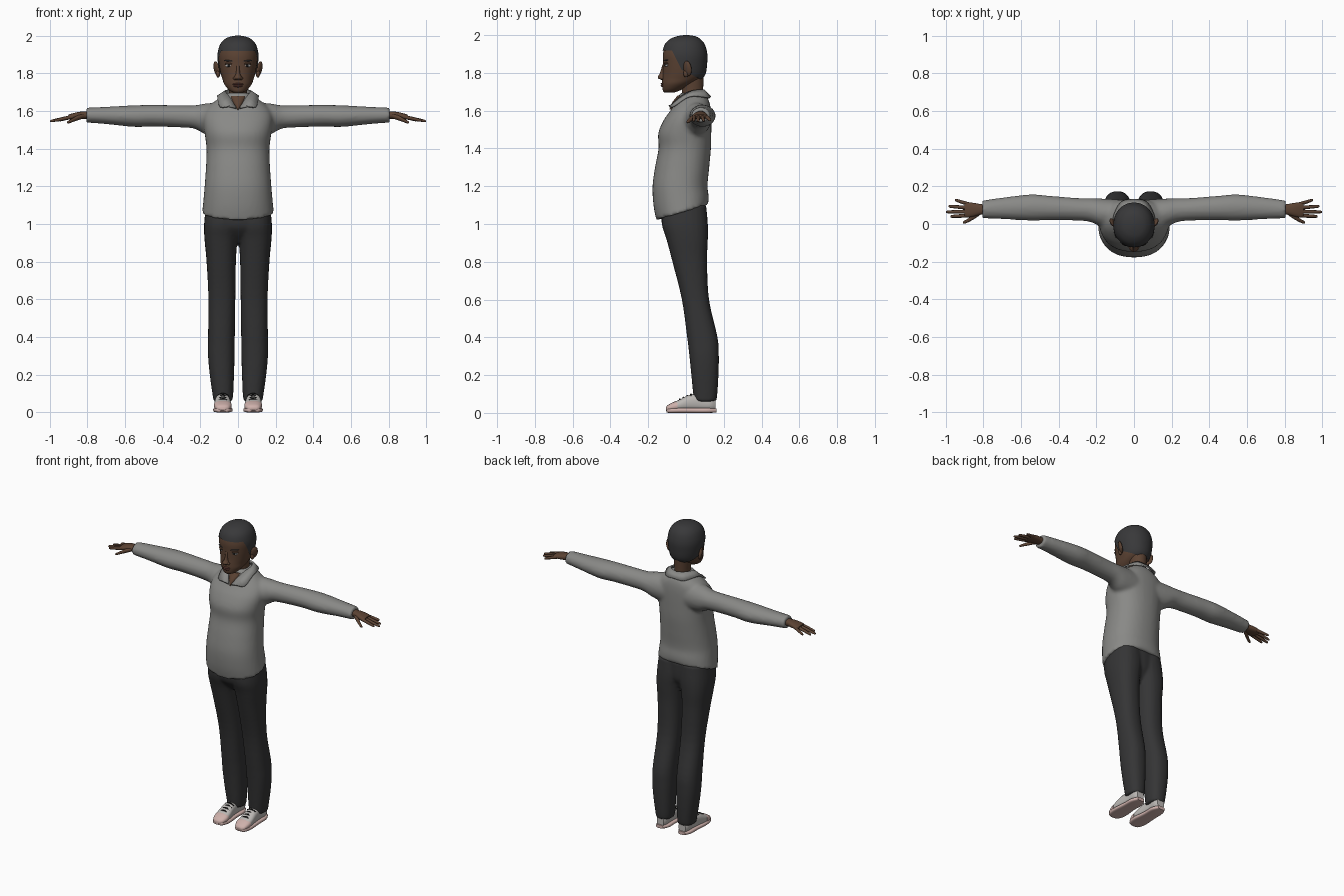
import bpy, bmesh, math
from mathutils import Vector, Matrix

cube = bpy.data.objects.get("Cube")
if cube:
    bpy.data.objects.remove(cube)


def material(name, *rgb):
    m = bpy.data.materials.new(name)
    m.use_nodes = True
    m.diffuse_color = (*rgb, 1)
    m.node_tree.nodes["Principled BSDF"].inputs["Base Color"].default_value = (*rgb, 1)
    return m


SHIRT = material("shirt grey", .25, .25, .24)
TROUSER = material("charcoal cloth", .035, .035, .036)
SKIN = material("brown skin", .105, .055, .033)
HAIR = material("hair", .04, .04, .042)
SHOE = material("shoe canvas", .5, .48, .46)
SOLE = material("pale pink rubber", .62, .44, .41)
BLACK = material("black", .01, .01, .01)
WHITE = material("eye white", .5, .5, .5)
LIP = material("lips", .12, .045, .035)
BOTH = (1, -1)


def spline(rings, steps):
    """Catmull-Rom interpolation between rings."""
    r = [Vector(k) for k in rings]
    out = []
    for i in range(len(r) - 1):
        a, b, c, d = r[max(i - 1, 0)], r[i], r[i + 1], r[min(i + 2, len(r) - 1)]
        for s in range(steps):
            t = s / steps
            out.append(b + (c - a) * (t / 2) + (a * 2 - b * 5 + c * 4 - d) * (t * t / 2)
                       + (b * 3 - a - c * 3 + d) * (t ** 3 / 2))
    return out + [r[-1]]


def loft(bm, rings, axis=2, n=24, p=2.0, steps=4, sides=(1,)):
    """Skin rings of (position, low, high, low, high) along an axis."""
    u, v = [k for k in range(3) if k != axis]
    for side in sides:
        loops = []
        for pos, u0, u1, v0, v1 in spline(rings, steps):
            loop = []
            for k in range(n):
                t = math.tau * k / n
                c, s = math.cos(t), math.sin(t)
                co = [0, 0, 0]
                co[axis] = pos
                co[u] = (u0 + u1) / 2 + (u1 - u0) / 2 * math.copysign(abs(c) ** (2 / p), c)
                co[v] = (v0 + v1) / 2 + (v1 - v0) / 2 * math.copysign(abs(s) ** (2 / p), s)
                co[0] *= side
                loop.append(bm.verts.new(co))
            loops.append(loop)
        for a, b in zip(loops, loops[1:]):
            for k in range(n):
                j = (k + 1) % n
                bm.faces.new((a[k], a[j], b[j], b[k]))
        bm.faces.new(loops[0])
        bm.faces.new(loops[-1])


def finish(bm, name, *mats):
    bmesh.ops.recalc_face_normals(bm, faces=bm.faces)
    me = bpy.data.meshes.new(name)
    bm.to_mesh(me)
    bm.free()
    me.shade_smooth()
    me.set_sharp_from_angle(angle=math.radians(50))
    for m in mats:
        me.materials.append(m)
    ob = bpy.data.objects.new(name, me)
    bpy.context.collection.objects.link(ob)
    return ob


def part(name, mat, rings, **kw):
    bm = bmesh.new()
    loft(bm, rings, **kw)
    return finish(bm, name, mat)


def balls(name, mat, loc, size, turn=0, roll=0, sides=BOTH):
    bm = bmesh.new()
    for s in sides:
        m = (Matrix.Translation((loc[0] * s, loc[1], loc[2])) @ Matrix.Rotation(turn * s, 4, 'Z')
             @ Matrix.Rotation(roll * s, 4, 'Y') @ Matrix.Diagonal((*size, 1)))
        bmesh.ops.create_uvsphere(bm, u_segments=20, v_segments=12, radius=1, matrix=m)
    return finish(bm, name, mat)


def blend(ob, voxel, repeat):
    m = ob.modifiers.new("blend", 'REMESH')
    m.mode, m.voxel_size, m.use_smooth_shade = 'VOXEL', voxel, True
    m = ob.modifiers.new("soften", 'SMOOTH')
    m.factor, m.iterations = .5, repeat


def wide(rows):
    return [(z, -w, w, y0, y1) for z, w, y0, y1 in rows]


# Shirt: torso and sleeves blended, hem raised at the back
bm = bmesh.new()
loft(bm, wide([(1.02, .19, -.157, .118), (1.1, .184, -.172, .12), (1.2, .177, -.177, .114),
               (1.3, .17, -.164, .123), (1.4, .167, -.145, .132), (1.48, .177, -.147, .134),
               (1.55, .185, -.118, .134), (1.6, .175, -.083, .132), (1.64, .138, -.058, .126),
               (1.675, .088, -.04, .11), (1.695, .06, -.03, .092)]), n=40, p=2.25)
for vert in bm.verts:
    lift = max(0, min(1, (1.2 - vert.co.z) / .18))
    vert.co.z += lift * .3 * (vert.co.y + .157)
loft(bm, [(.08, -.03, .13, 1.46, 1.645), (.17, -.015, .135, 1.475, 1.64), (.23, .01, .137, 1.505, 1.63),
          (.3, .018, .138, 1.512, 1.63), (.45, .02, .15, 1.517, 1.632), (.55, .018, .157, 1.515, 1.63),
          (.7, .026, .14, 1.53, 1.622), (.805, .03, .125, 1.538, 1.617)], axis=0, sides=BOTH)
blend(finish(bm, "shirt", SHIRT), .011, 4)

# Collar: a folded strip on each side of the neck
upper = [(0, .098, 1.705), (.045, .088, 1.71), (.068, .04, 1.705), (.058, 0, 1.69), (.036, -.045, 1.66), (.01, -.085, 1.615)]
lower = [(0, .13, 1.672), (.065, .118, 1.668), (.105, .05, 1.678), (.108, 0, 1.668), (.096, -.068, 1.622), (.05, -.09, 1.625)]
bm = bmesh.new()
for s in BOTH:
    rows = [[bm.verts.new((x * s, y, z)) for x, y, z in spline(row, 3)] for row in (upper, lower)]
    for k in range(len(rows[0]) - 1):
        bm.faces.new((rows[0][k], rows[0][k + 1], rows[1][k + 1], rows[1][k]))
bmesh.ops.remove_doubles(bm, verts=bm.verts, dist=.0005)
collar = finish(bm, "collar", SHIRT)
m = collar.modifiers.new("thickness", 'SOLIDIFY')
m.thickness, m.offset = .009, 0

# Trousers: hips and two legs blended
bm = bmesh.new()
loft(bm, wide([(.9, .02, -.05, .06), (.95, .09, -.1, .085), (1.0, .165, -.128, .105), (1.1, .168, -.13, .105)]), p=2.3)
loft(bm, [(.06, .03, .13, .045, .16), (.1, .025, .136, .038, .166), (.2, .021, .15, .028, .172),
          (.3, .018, .159, .018, .174), (.4, .017, .159, .006, .167), (.6, .014, .157, -.022, .122),
          (.8, .011, .167, -.072, .112), (.92, .002, .178, -.104, .116), (1.0, -.015, .18, -.128, .116),
          (1.1, -.015, .17, -.125, .107)], p=2.3, sides=BOTH)
blend(finish(bm, "trousers", TROUSER), .0085, 3)

# Shoes: canvas upper, rubber sole and toe cap, laces
part("shoe_uppers", SHOE, [(-.07, .038, .122, .012, .055), (-.03, .036, .126, .012, .072), (.02, .042, .122, .012, .096),
                           (.08, .046, .116, .012, .1), (.13, .044, .116, .012, .095), (.156, .055, .105, .014, .08)],
     axis=1, p=2.6, sides=BOTH)
part("toe_caps", SOLE, [(-.106, .065, .1, .012, .03), (-.095, .046, .116, .008, .042), (-.065, .034, .126, .008, .058),
                        (-.045, .034, .128, .01, .064)], axis=1, p=2.4, sides=BOTH)
part("soles", SOLE, [(-.104, .06, .102, .004, .022), (-.09, .042, .12, 0, .026), (-.04, .028, .132, 0, .027),
                     (.05, .036, .126, 0, .026), (.12, .036, .124, 0, .026), (.162, .056, .106, .002, .024)],
     axis=1, p=3.5, sides=BOTH)
bm = bmesh.new()
for k in range(4):
    y, z = -.038 + k * .02, .069 + k * .009
    loft(bm, [(.05, y, y + .009, z - .014, z - .004), (.08, y, y + .009, z - .002, z + .008),
              (.11, y, y + .009, z - .014, z - .004)], axis=0, n=8, sides=BOTH)
finish(bm, "shoe_laces", BLACK)

# Hands: palm, four fingers and thumb
bm = bmesh.new()
loft(bm, [(.77, .05, .105, 1.556, 1.6), (.81, .05, .105, 1.558, 1.598), (.85, .04, .112, 1.556, 1.594),
          (.885, .034, .115, 1.555, 1.585), (.9, .042, .108, 1.558, 1.58)], axis=0, p=2.4, sides=BOTH)
fingers = [(.045, .04, .975, 1.548), (.066, .064, .998, 1.545), (.086, .094, .985, 1.547), (.104, .128, .95, 1.55)]
for y0, y1, tip, z1 in fingers:
    rings = []
    for t, r in ((0, .011), (.5, .0095), (.85, .008), (.97, .006), (1, .002)):
        x, y, z = .875 + (tip - .875) * t, y0 + (y1 - y0) * t, 1.57 + (z1 - 1.57) * t
        rings.append((x, y - r, y + r, z - r, z + r))
    loft(bm, rings, axis=0, n=10, steps=2, sides=BOTH)
loft(bm, [(.82, .045, .075, 1.56, 1.585), (.85, .025, .055, 1.55, 1.577), (.88, .009, .03, 1.54, 1.56),
          (.9, .002, .018, 1.533, 1.548), (.908, .005, .01, 1.536, 1.541)], axis=0, n=12, sides=BOTH)
finish(bm, "hands", SKIN)

# Neck, with the skin shown in the open collar
part("neck", SKIN, wide([(1.58, .05, -.04, .09), (1.66, .05, -.03, .09), (1.7, .047, -.022, .09), (1.8, .055, -.03, .095)]))
part("open_neck_skin", SKIN, wide([(1.605, .004, -.088, -.04), (1.64, .026, -.075, -.02), (1.68, .042, -.045, 0)]))

# Head, and hair as a slightly larger shell trimmed at the hairline
skull = wide([(1.697, .022, -.115, -.06), (1.708, .045, -.123, -.03), (1.74, .072, -.127, .03), (1.77, .083, -.126, .08),
              (1.8, .092, -.123, .1), (1.85, .101, -.122, .107), (1.9, .104, -.122, .108), (1.95, .091, -.107, .094),
              (1.978, .066, -.076, .07), (1.99, .038, -.042, .045), (1.995, .008, -.01, .012)])
part("head", SKIN, skull, n=36, p=2.1)
bm = bmesh.new()
loft(bm, skull, n=36, p=2.1)
bm.normal_update()
for vert in bm.verts:
    vert.co += vert.normal * .005
cuts = [(Vector((0, 0, 1.918)), Vector((0, 0, 1))), (Vector((0, -.045, 1.86)), Vector((0, .9, .45)).normalized()),
        (Vector((0, .03, 1.79)), Vector((0, .5, 1)).normalized())]
for co, no in cuts:
    bmesh.ops.bisect_plane(bm, geom=bm.verts[:] + bm.edges[:] + bm.faces[:], plane_co=co, plane_no=no)
above = lambda f, k: (f.calc_center_median() - cuts[k][0]).dot(cuts[k][1]) > 0
bare = [f for f in bm.faces if not (above(f, 0) or (above(f, 1) and above(f, 2)))]
bmesh.ops.delete(bm, geom=bare, context='FACES')
finish(bm, "hair", HAIR)

# Face
balls("ears", SKIN, (.113, .008, 1.823), (.011, .024, .041), turn=-.55, roll=.22)
balls("ear_lobes", SKIN, (.106, 0, 1.797), (.011, .014, .02))
part("nose", SKIN, wide([(1.763, .008, -.13, -.11), (1.77, .022, -.146, -.1), (1.78, .02, -.149, -.1),
                         (1.8, .011, -.138, -.1), (1.845, .009, -.124, -.1)]), n=16)
balls("nostril_wings", SKIN, (.016, -.126, 1.773), (.01, .012, .009))
balls("eyes", WHITE, (.049, -.104, 1.841), (.019, .008, .009), turn=.38)
balls("irises", BLACK, (.048, -.1105, 1.841), (.008, .004, .008), turn=.38)
balls("upper_eyelids", SKIN, (.049, -.105, 1.85), (.023, .01, .006), turn=.38)
balls("eyebrows", HAIR, (.05, -.107, 1.866), (.027, .006, .004), turn=.42, roll=-.1)
balls("upper_lip", LIP, (0, -.122, 1.742), (.029, .012, .006), sides=(1,))
balls("lower_lip", LIP, (0, -.121, 1.732), (.024, .013, .007), sides=(1,))
